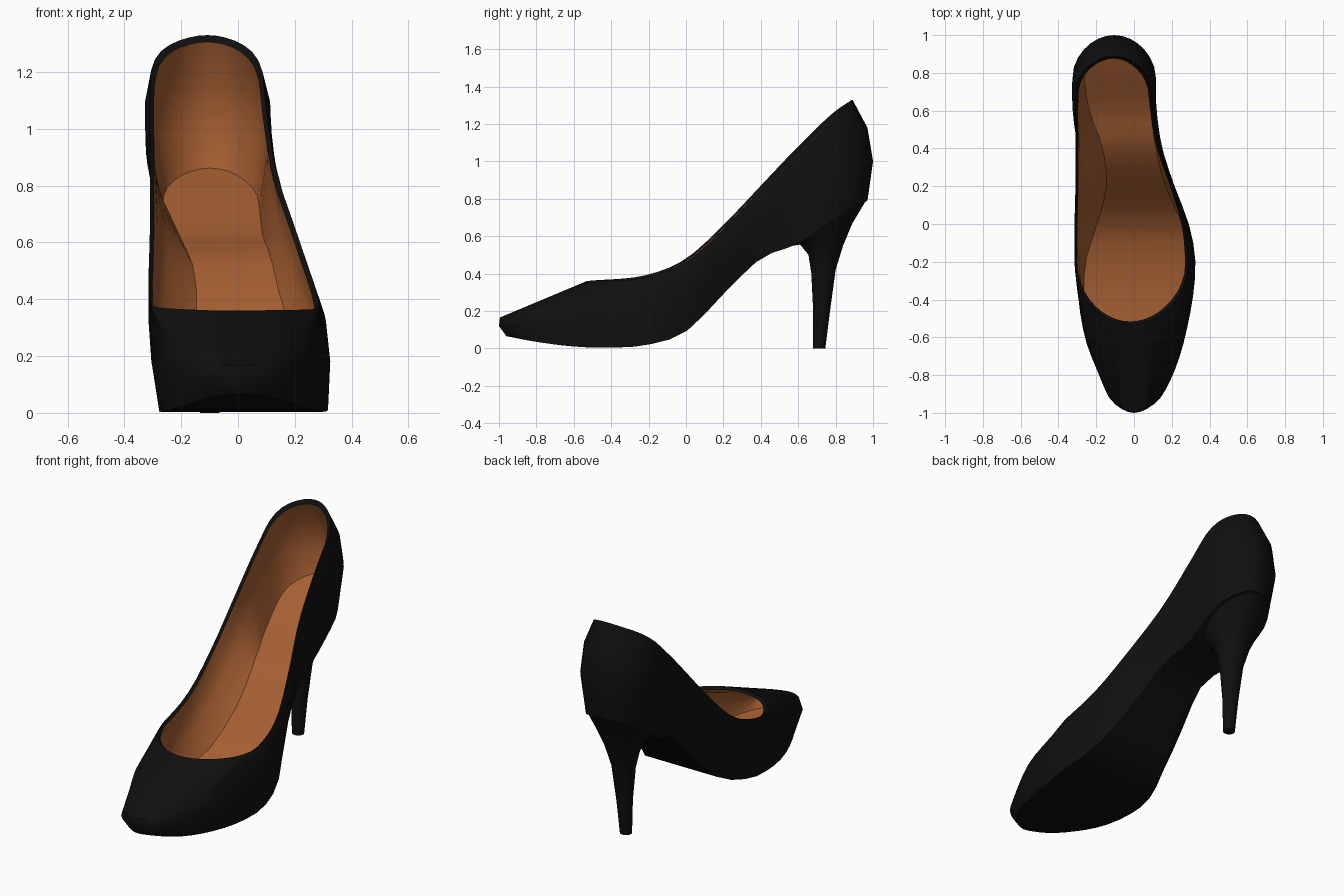
import bpy
import math
from mathutils import Vector

cube = bpy.data.objects.get("Cube")
if cube:
    bpy.data.objects.remove(cube, do_unlink=True)

SIDE = 32            # points along each side of a ring
COUNT = 2 * SIDE     # points in a full ring


def make_material(name, colour, roughness):
    mat = bpy.data.materials.new(name)
    mat.use_nodes = True
    mat.diffuse_color = (*colour, 1)
    shader = mat.node_tree.nodes["Principled BSDF"]
    shader.inputs["Base Color"].default_value = (*colour, 1)
    shader.inputs["Roughness"].default_value = roughness
    return mat


black = make_material("black leather", (0.005, 0.005, 0.005), 0.6)
tan = make_material("tan lining", (0.38, 0.115, 0.032), 0.8)


def smooth_lookup(rows, y):
    """Smoothly interpolate rows of (y, x_min, x_max, z) at y."""
    knots = [row[0] for row in rows]
    values = [Vector(row[1:]) for row in rows]
    slopes = [(b - a) / (k1 - k0) for a, b, k0, k1
              in zip(values, values[1:], knots, knots[1:])]
    tangents = [slopes[0]]
    tangents += [(a + b) / 2 for a, b in zip(slopes, slopes[1:])]
    tangents.append(slopes[-1])
    y = min(max(y, knots[0]), knots[-1])
    i = 0
    while i < len(slopes) - 1 and y > knots[i + 1]:
        i += 1
    h = knots[i + 1] - knots[i]
    u = (y - knots[i]) / h
    start = values[i].lerp(values[i + 1], u)
    bend = (tangents[i] - slopes[i]) * (1 - u) - (tangents[i + 1] - slopes[i]) * u
    return start + bend * (h * u * (1 - u))


def make_ring(rows, toe_round, back_round, inset=0, lift=0, lift_back=0, tilt=0):
    """Closed loop around the foot; both ends are rounded off elliptically."""
    front, back = rows[0][0] + inset, rows[-1][0] - inset
    right, left = [], []
    for i in range(SIDE + 1):
        s = (1 - math.cos(math.pi * i / SIDE)) / 2
        y = front + (back - front) * s
        x_min, x_max, z = smooth_lookup(rows, y)
        middle, half = (x_min + x_max) / 2, (x_max - x_min) / 2 - inset
        for distance, radius in ((y - front, toe_round), (back - y, back_round)):
            if distance < radius:
                half *= math.sqrt(max(0, 1 - (1 - distance / radius) ** 2))
        z += lift + lift_back * s
        right.append((middle + half, y, z - tilt * math.sin(math.pi * s)))
        left.append((middle - half, y, z))
    return right + left[SIDE - 1:0:-1]


def add_object(name, verts, faces, mat, angle=50):
    mesh = bpy.data.meshes.new(name)
    mesh.from_pydata(verts, [], faces)
    mesh.materials.append(mat)
    mesh.update()
    obj = bpy.data.objects.new(name, mesh)
    bpy.context.collection.objects.link(obj)
    bpy.ops.object.select_all(action="DESELECT")
    obj.select_set(True)
    bpy.context.view_layer.objects.active = obj
    bpy.ops.object.mode_set(mode="EDIT")
    bpy.ops.mesh.select_all(action="SELECT")
    bpy.ops.mesh.remove_doubles(threshold=0.00001)
    bpy.ops.object.mode_set(mode="OBJECT")
    bpy.ops.object.shade_smooth_by_angle(angle=math.radians(angle))
    return obj


def loft(name, rings, mat, inward=False):
    """Skin neighbouring rings with quads."""
    n = len(rings[0])
    faces = []
    for r in range(len(rings) - 1):
        for i in range(n):
            j = (i + 1) % n
            face = (r * n + i, r * n + j, (r + 1) * n + j, (r + 1) * n + i)
            faces.append(face[::-1] if inward else face)
    return add_object(name, [p for ring in rings for p in ring], faces, mat)


def span(name, ring, mat, upward):
    """Fill a ring with strips running across the foot."""
    faces = []
    for i in range(SIDE):
        a, b = (COUNT - i) % COUNT, COUNT - i - 1
        face = list(dict.fromkeys((i, i + 1, b, a)))
        faces.append(face if upward else face[::-1])
    return add_object(name, ring, faces, mat)


# Ring shapes from the ground up: y, x_min, x_max, z
sole = [(-.96, -.07, .08, .065), (-.8, -.16, .19, .035), (-.6, -.24, .26, .01),
        (-.4, -.275, .305, .004), (-.2, -.27, .315, .02), (0, -.21, .27, .09),
        (.2, -.16, .18, .29), (.4, -.18, .13, .48), (.6, -.25, .1, .56),
        (.8, -.28, .085, .69), (.97, -.27, .07, .79)]
middle = [(-1, -.1, .1, .12), (-.8, -.185, .205, .13), (-.6, -.26, .27, .15),
          (-.2, -.305, .325, .18), (0, -.29, .29, .27), (.2, -.26, .215, .46),
          (.4, -.27, .15, .67), (.6, -.315, .12, .85), (.8, -.325, .115, .96),
          (1, -.31, .1, 1)]
shoulder = [(-.995, -.08, .08, .165), (-.8, -.165, .18, .21), (-.6, -.25, .255, .26),
            (-.2, -.315, .31, .32), (0, -.31, .285, .4), (.2, -.295, .215, .58),
            (.4, -.3, .15, .78), (.6, -.325, .12, .97), (.8, -.325, .11, 1.13),
            (.97, -.305, .09, 1.18)]
rim = [(-.53, -.3, .26, .36), (-.2, -.315, .285, .395), (0, -.315, .265, .48),
       (.2, -.31, .205, .66), (.4, -.31, .135, .87), (.6, -.31, .1, 1.08),
       (.8, -.3, .08, 1.27), (.89, -.28, .065, 1.33)]

sole_edge = make_ring(sole, .1, .2)
rim_edge = make_ring(rim, .3, .18, tilt=.02)
lip_edge = make_ring(rim, .3, .18, inset=.014, lift=-.015, tilt=.02)
insole_edge = make_ring(sole, .1, .2, inset=.014, lift=.03, lift_back=.05)

# Outer upper with its folded rim
loft("upper", [sole_edge, make_ring(middle, .1, .22),
               make_ring(shoulder, .1, .22), rim_edge, lip_edge], black)
span("outsole", sole_edge, black, upward=False)

# Lining and footbed
loft("lining", [insole_edge, make_ring(middle, .1, .22, inset=.014),
                make_ring(shoulder, .1, .22, inset=.014, lift=-.02),
                lip_edge], tan, inward=True)
span("insole", insole_edge, tan, upward=True)

# Slender heel: front y, front z, back y, back z, half width
heel_rows = [(.68, 0, .745, 0, .034), (.68, .2, .77, .2, .045),
             (.67, .4, .8, .42, .068), (.655, .5, .84, .55, .1),
             (.61, .555, .89, .67, .145), (.52, .54, .968, .8, .175)]
HEEL_SIDES = 28
heel_rings = []
for y0, z0, y1, z1, half in heel_rows:
    ring = []
    for i in range(HEEL_SIDES):
        a = 2 * math.pi * i / HEEL_SIDES
        t = (1 + math.sin(a)) / 2
        ring.append((half * math.cos(a) - .1, y0 + (y1 - y0) * t, z0 + (z1 - z0) * t))
    heel_rings.append(ring)
loft("heel", heel_rings, black)
add_object("heel_tip", heel_rings[0], [tuple(reversed(range(HEEL_SIDES)))], black)
